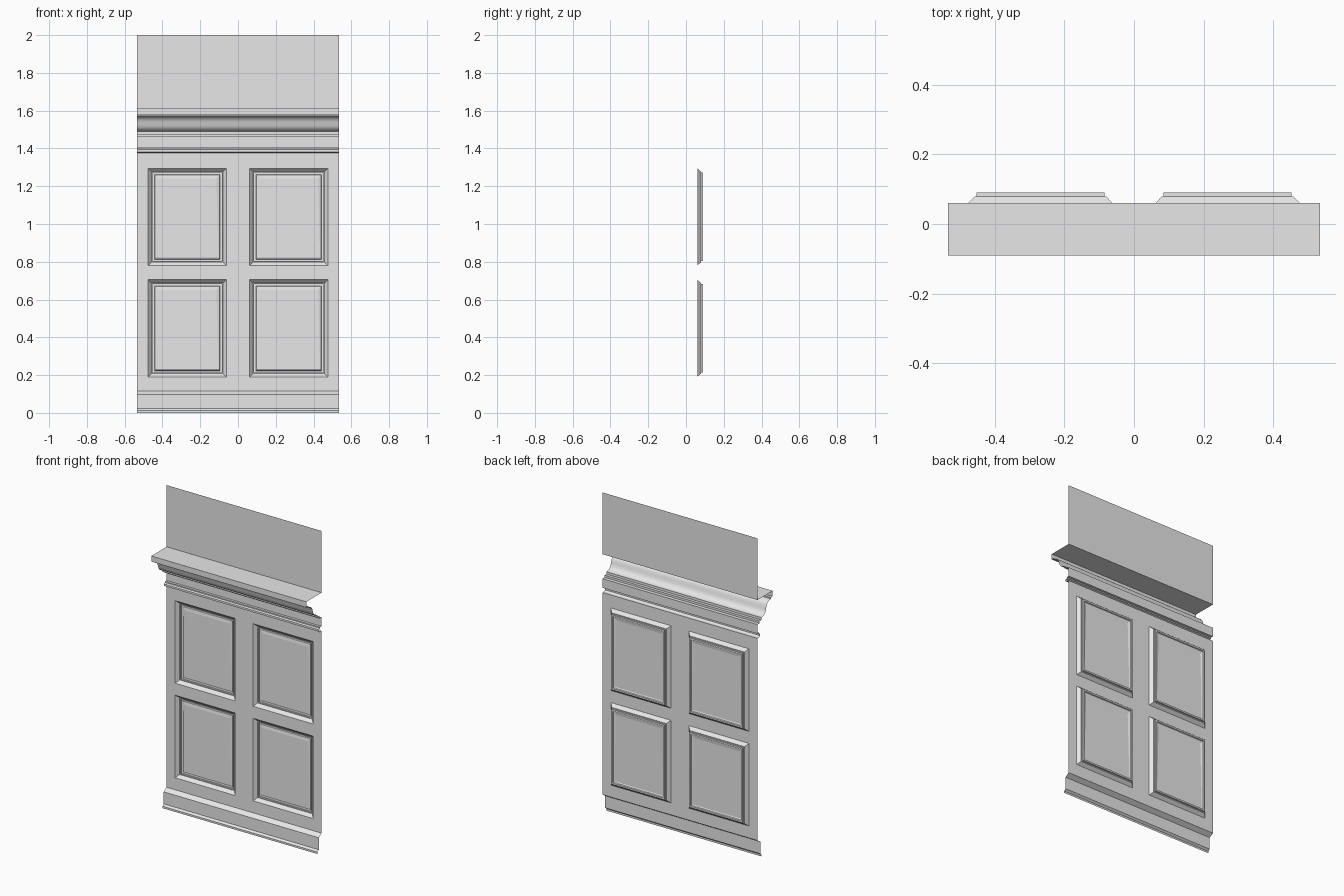
import bpy, bmesh, math

cube = bpy.data.objects.get("Cube")
if cube:
    bpy.data.objects.remove(cube, do_unlink=True)

HALF = 0.535    # half width of the wall
WALL = 0.06     # wall plane
BACK = 0.09     # deepest point of the panels

grey = bpy.data.materials.new("painted_grey")
grey.use_nodes = True
grey.diffuse_color = (0.8, 0.8, 0.8, 1)
grey.node_tree.nodes["Principled BSDF"].inputs["Base Color"].default_value = (0.8, 0.8, 0.8, 1)


def finish(bm, name, smooth=False):
    mesh = bpy.data.meshes.new(name)
    bm.to_mesh(mesh)
    bm.free()
    mesh.materials.append(grey)
    obj = bpy.data.objects.new(name, mesh)
    bpy.context.collection.objects.link(obj)
    if smooth:
        bpy.ops.object.select_all(action="DESELECT")
        obj.select_set(True)
        bpy.context.view_layer.objects.active = obj
        bpy.ops.object.shade_smooth_by_angle(angle=math.radians(30))
    return obj


def moulding(name, profile, smooth=False):
    """Sweep a (y, z) profile, listed from the top down, across the wall."""
    bm = bmesh.new()
    rows = [[bm.verts.new((x, y, z)) for x in (-HALF, HALF)] for y, z in profile]
    for a, b in zip(rows, rows[1:]):
        bm.faces.new((a[0], b[0], b[1], a[1]))
    return finish(bm, name, smooth)


def recessed_panel(name, x0, x1, z0, z1):
    """Stepped frame sinking into the wall around a slightly raised field."""
    def loop(left, right, bottom, top, y, taper=0):
        pts = ((x0 + left, z0 + bottom), (x1 - right, z0 + bottom),
               (x1 - right - taper, z1 - top), (x0 + left + taper, z1 - top))
        return [bm.verts.new((x, y, z)) for x, z in pts]

    bm = bmesh.new()
    steps = ((0, WALL), (0.018, 0.079), (0.023, 0.079), (0.023, BACK),
             (0.033, BACK), (0.036, 0.084))
    loops = [loop(d, d, d, d, y) for d, y in steps]
    loops.append(loop(0.041, 0.041, 0.043, 0.055, 0.081, 0.012))
    for a, b in zip(loops, loops[1:]):
        for i in range(4):
            j = (i + 1) % 4
            bm.faces.new((a[i], a[j], b[j], b[i]))
    bm.faces.new(loops[-1])
    return finish(bm, name)


# Upper wall
moulding("upper_wall", [(WALL, 2.0), (WALL, 1.615)])

# Cornice: flat shelf, lip, S-curve and small fillets
curve = []
for i in range(17):
    t = i / 16
    s = t + 0.6 * math.sin(2 * math.pi * t) / (2 * math.pi)
    curve.append((-0.072 + 0.092 * s, 1.572 - 0.041 * (1 - math.cos(math.pi * t))))
cornice = [(WALL, 1.615), (-BACK, 1.615), (-BACK, 1.58), (-0.072, 1.58)]
cornice += curve + [(0.02, 1.475), (0.038, 1.475), (0.038, 1.462), (WALL, 1.462)]
moulding("cornice", cornice, smooth=True)

# Frieze and the thin rail below it
moulding("frieze", [(WALL, 1.462), (WALL, 1.405)])
moulding("rail", [(WALL, 1.405), (0.045, 1.405), (0.045, 1.398), (0.033, 1.394),
                  (0.033, 1.382), (0.045, 1.376), (WALL, 1.376)])

# Panelled wall: a grid of cells with the panel openings left out
xs = (-HALF, -0.476, -0.062, 0.062, 0.476, HALF)
zs = (0.115, 0.19, 0.705, 0.78, 1.295, 1.376)
bm = bmesh.new()
grid = [[bm.verts.new((x, WALL, z)) for x in xs] for z in zs]
for r in range(5):
    for c in range(5):
        if not (r % 2 and c % 2):
            bm.faces.new((grid[r][c], grid[r][c + 1], grid[r + 1][c + 1], grid[r + 1][c]))
finish(bm, "panel_frame")

# Four recessed panels
for r, row in ((1, "lower"), (3, "upper")):
    for c, side in ((1, "right"), (3, "left")):
        recessed_panel(f"{row}_{side}_panel", xs[c], xs[c + 1], zs[r], zs[r + 1])

# Skirting board with sloped top and flared foot
moulding("skirting", [(WALL, 0.115), (0.032, 0.097), (0.032, 0.022), (0.02, 0.012), (0.02, 0.0)])
